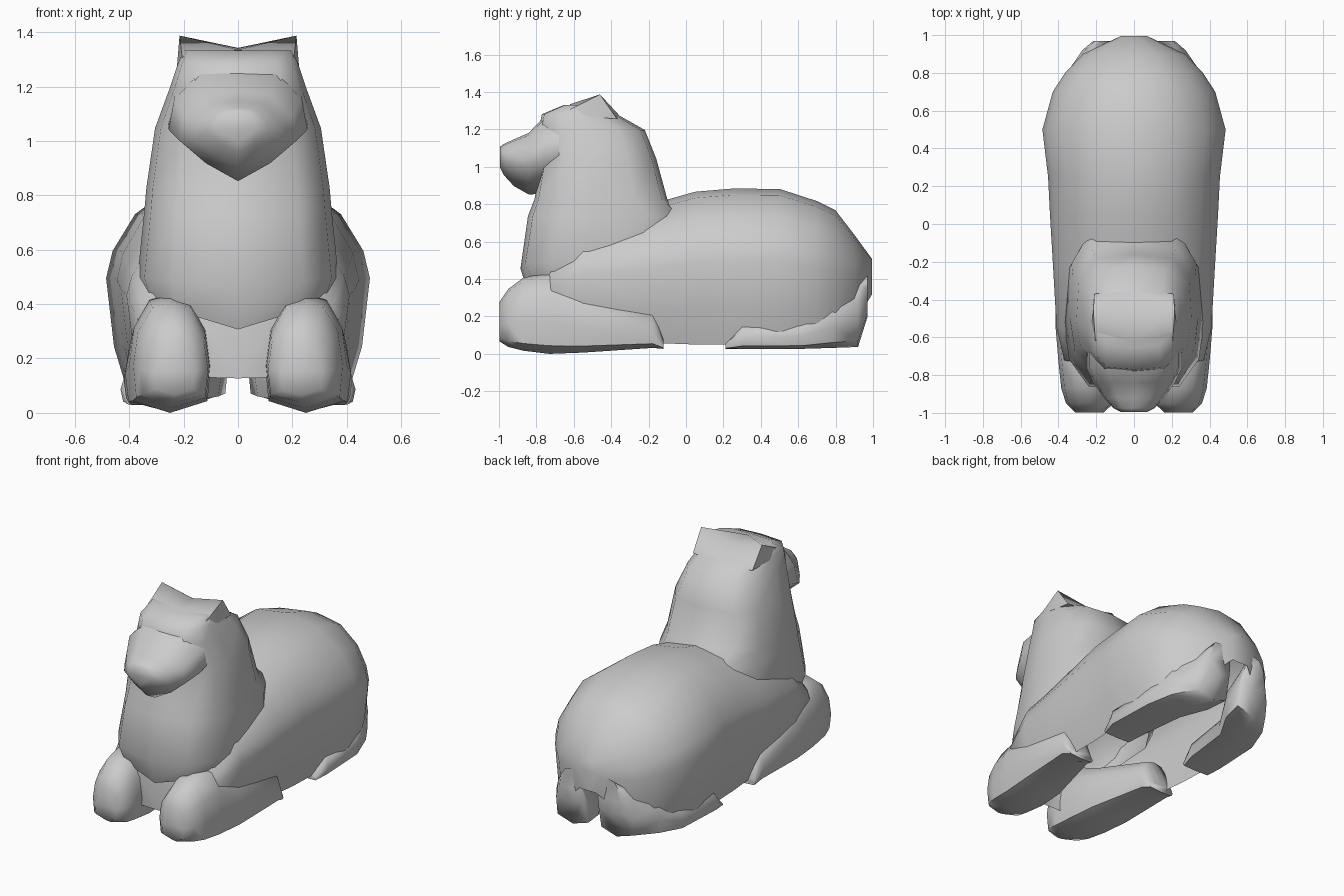
import bpy, bmesh, math

if "Cube" in bpy.data.objects:
    bpy.data.objects.remove(bpy.data.objects["Cube"])


def finish(name, bm, mirror=False):
    bmesh.ops.recalc_face_normals(bm, faces=bm.faces)
    me = bpy.data.meshes.new(name)
    bm.to_mesh(me)
    bm.free()
    ob = bpy.data.objects.new(name, me)
    bpy.context.collection.objects.link(ob)
    if mirror:
        ob.modifiers.new("mirror", 'MIRROR')
    bpy.ops.object.select_all(action='DESELECT')
    ob.select_set(True)
    bpy.context.view_layer.objects.active = ob
    bpy.ops.object.shade_smooth_by_angle(angle=math.radians(65))
    return ob


def loft(name, rings, mirror=False, caps=(True, True), skip=()):
    bm = bmesh.new()
    loops = [[bm.verts.new(p) for p in r] for r in rings]
    n = len(loops[0])
    for a, b in zip(loops, loops[1:]):
        for i in range(n):
            if i in skip:
                continue
            j = (i + 1) % n
            bm.faces.new((a[i], a[j], b[j], b[i]))
    if caps[0]:
        bm.faces.new(loops[0])
    if caps[1]:
        bm.faces.new(loops[-1])
    return finish(name, bm, mirror)


def closed(half):
    # complete a half cross-section across x = 0
    return half + [(-x, t) for x, t in reversed(half[1:-1])]


def along_y(profile, sections):
    # sections: y, centre x, half width, bottom z, top z
    return [[(cx + w * u, y, zb + (zt - zb) * v) for u, v in closed(profile)]
            for y, cx, w, zb, zt in sections]


BODY = [(0, 1), (.45, .96), (.78, .82), (.95, .66), (1, .54), (.94, .24), (.82, .01), (0, 0)]
LIMB = [(0, 1), (.5, .95), (.88, .72), (1, .4), (.92, .1), (0, 0)]
HEAD = [(0, 1), (.55, .96), (.92, .72), (1, .45), (.55, .2), (0, 0)]
NECK = [(0, 0), (.65, .03), (.93, .2), (1, .42), (.96, .75), (.66, .96), (0, 1)]

# long rounded torso, hollow underneath
loft("body", along_y(BODY, [
    (-.82, 0, .14, .13, .45), (-.72, 0, .37, .12, .55), (-.55, 0, .41, .10, .72),
    (-.2, 0, .43, .055, .80), (.05, 0, .445, .045, .87), (.25, 0, .455, .045, .887),
    (.5, 0, .485, .045, .885), (.70, 0, .43, .05, .82), (.80, 0, .365, .06, .77),
    (.90, 0, .27, .16, .64), (.995, 0, .07, .32, .51)]), skip=(6, 7))

# chest, neck and skull, lofted upward: z, half width, front y, back y, front drop
rings = []
for z, w, yf, yb, drop in [
        (.41, .34, -.84, -.10, .10), (.50, .37, -.885, -.04, .04), (.74, .345, -.845, 0, 0),
        (.83, .337, -.81, -.10, 0), (1.05, .305, -.77, -.16, 0), (1.20, .25, -.79, -.22, 0),
        (1.285, .222, -.77, -.37, 0), (1.335, .20, -.65, -.46, 0)]:
    rings.append([(w * u, yf + (yb - yf) * v, z - drop * max(0, 1 - 2 * v) * (1 - abs(u)))
                  for u, v in closed(NECK)])
loft("neck_and_chest", rings, caps=(False, True))

# muzzle with a pointed chin
loft("muzzle", along_y(HEAD, [
    (-.995, 0, .07, 1.0, 1.11), (-.975, 0, .11, .96, 1.125), (-.92, 0, .16, .90, 1.15),
    (-.84, 0, .215, .855, 1.185), (-.76, 0, .255, .86, 1.27), (-.6, 0, .255, .92, 1.29)]),
    caps=(True, False))

# low ears joined by the crown ridge
bm = bmesh.new()
for p in [(0, -.46, 1.345), (.215, -.46, 1.39), (0, -.62, 1.338), (.205, -.62, 1.31),
          (.225, -.52, 1.27), (.21, -.37, 1.26), (0, -.34, 1.26)]:
    bm.verts.new(p)
bmesh.ops.convex_hull(bm, input=bm.verts)
inner = [f for f in bm.faces if all(abs(v.co.x) < .001 for v in f.verts)]
bmesh.ops.delete(bm, geom=inner, context='FACES')
finish("ears", bm, True)

# front legs stretched forward
loft("front_leg", along_y(LIMB, [
    (-.998, .235, .075, .07, .28), (-.95, .235, .125, .04, .35), (-.87, .245, .14, .02, .41),
    (-.73, .25, .15, .003, .44), (-.55, .265, .15, .01, .36),
    (-.18, .315, .105, .035, .26), (-.12, .315, .09, .03, .08)]), True)

# hind feet running back into the haunches at the tail end
loft("hind_leg", along_y(LIMB, [
    (.21, .31, .10, .03, .06), (.30, .31, .122, .03, .18), (.62, .285, .135, .03, .20),
    (.78, .215, .155, .035, .32), (.92, .155, .118, .04, .38), (.97, .135, .08, .20, .42)]), True)

# settle exactly on the ground
obs = [o for o in bpy.data.objects if o.type == 'MESH']
low = min(v.co.z for o in obs for v in o.data.vertices)
for o in obs:
    for v in o.data.vertices:
        v.co.z -= low
